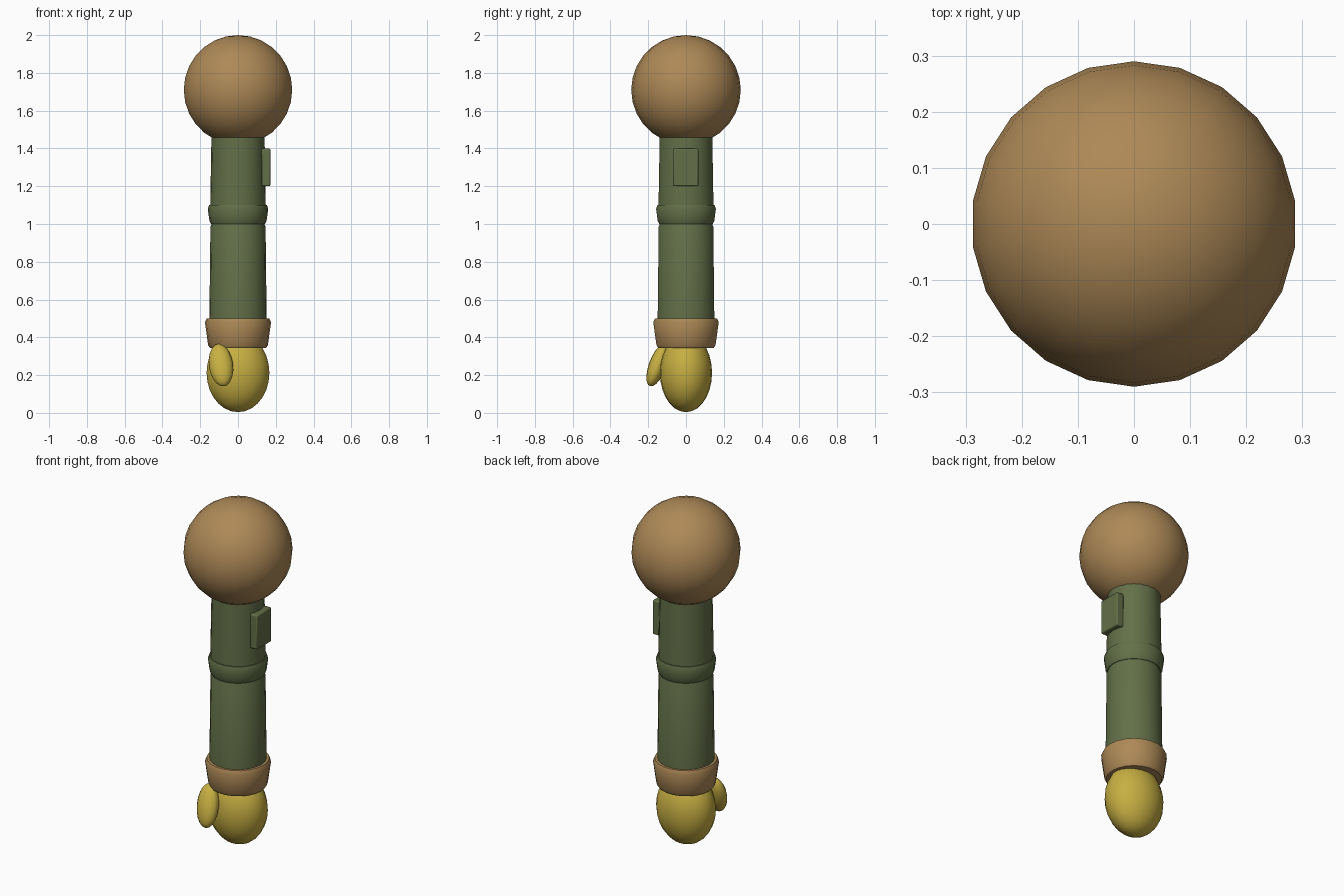
import bpy, math
from mathutils import Vector

if "Cube" in bpy.data.objects:
    bpy.data.objects.remove(bpy.data.objects["Cube"])


def material(name, rgb):
    m = bpy.data.materials.new(name)
    m.diffuse_color = (*rgb, 1)
    m.use_nodes = True
    m.node_tree.nodes["Principled BSDF"].inputs["Base Color"].default_value = m.diffuse_color
    return m


TAN = material("tan", (0.42, 0.25, 0.095))
GREEN = material("olive_green", (0.125, 0.16, 0.065))
YELLOW = material("mustard_yellow", (0.57, 0.43, 0.055))


def finish(name, mat, angle=40):
    ob = bpy.context.object
    ob.name = name
    ob.data.materials.append(mat)
    bpy.ops.object.shade_smooth_by_angle(angle=math.radians(angle))
    return ob


def ellipsoid(name, mat, loc, radii, rot=(0, 0, 0), segs=22, rings=14):
    bpy.ops.mesh.primitive_uv_sphere_add(segments=segs, ring_count=rings, radius=1)
    ob = bpy.context.object
    for v in ob.data.vertices:
        v.co *= Vector((1, 1, 1))
        v.co = Vector((v.co.x * radii[0], v.co.y * radii[1], v.co.z * radii[2]))
    ob.location, ob.rotation_euler = loc, rot
    return finish(name, mat, 60)


def lathe(name, mat, profile, segs=22):
    """Closed turned part from (radius, height) pairs, bottom to top."""
    verts = [(r * math.cos(a), r * math.sin(a), z) for r, z in profile
             for a in (2 * math.pi * i / segs for i in range(segs))]
    n = len(profile)
    faces = [(k * segs + i, k * segs + (i + 1) % segs,
              (k + 1) * segs + (i + 1) % segs, (k + 1) * segs + i)
             for k in range(n - 1) for i in range(segs)]
    faces += [tuple(reversed(range(segs))), tuple(range((n - 1) * segs, n * segs))]
    me = bpy.data.meshes.new(name)
    me.from_pydata(verts, [], faces)
    ob = bpy.data.objects.new(name, me)
    bpy.context.collection.objects.link(ob)
    bpy.ops.object.select_all(action='DESELECT')
    ob.select_set(True)
    bpy.context.view_layer.objects.active = ob
    return finish(name, mat)


# Shoulder ball
ellipsoid("shoulder_ball", TAN, (0, 0, 1.71), (0.29, 0.29, 0.29))

# Sleeve: upper arm, elbow band, forearm
lathe("upper_sleeve", GREEN, [(0.148, 1.04), (0.14, 1.5)])
lathe("elbow_band", GREEN, [(0.143, 1.0), (0.151, 1.015), (0.16, 1.08), (0.153, 1.1)])
lathe("forearm_sleeve", GREEN, [(0.152, 0.46), (0.146, 0.985), (0.14, 1.0), (0.14, 1.02)])

# Cuff
lathe("cuff", TAN, [(0.148, 0.343), (0.158, 0.358), (0.175, 0.48), (0.166, 0.5)])

# Mitten hand and thumb
ellipsoid("hand", YELLOW, (0, 0, 0.212), (0.168, 0.138, 0.208))
ellipsoid("thumb", YELLOW, (-0.09, -0.15, 0.253), (0.064, 0.046, 0.12),
          (math.radians(-20), math.radians(-8), 0), 16, 10)

# Sleeve patch with softened edges
bpy.ops.mesh.primitive_cube_add(size=1, location=(0.148, -0.002, 1.3))
patch = bpy.context.object
for v in patch.data.vertices:
    v.co = Vector((v.co.x * 0.046, v.co.y * 0.134, v.co.z * 0.2))
bevel = patch.modifiers.new("bevel", 'BEVEL')
bevel.width, bevel.segments = 0.007, 2
finish("sleeve_patch", GREEN)
